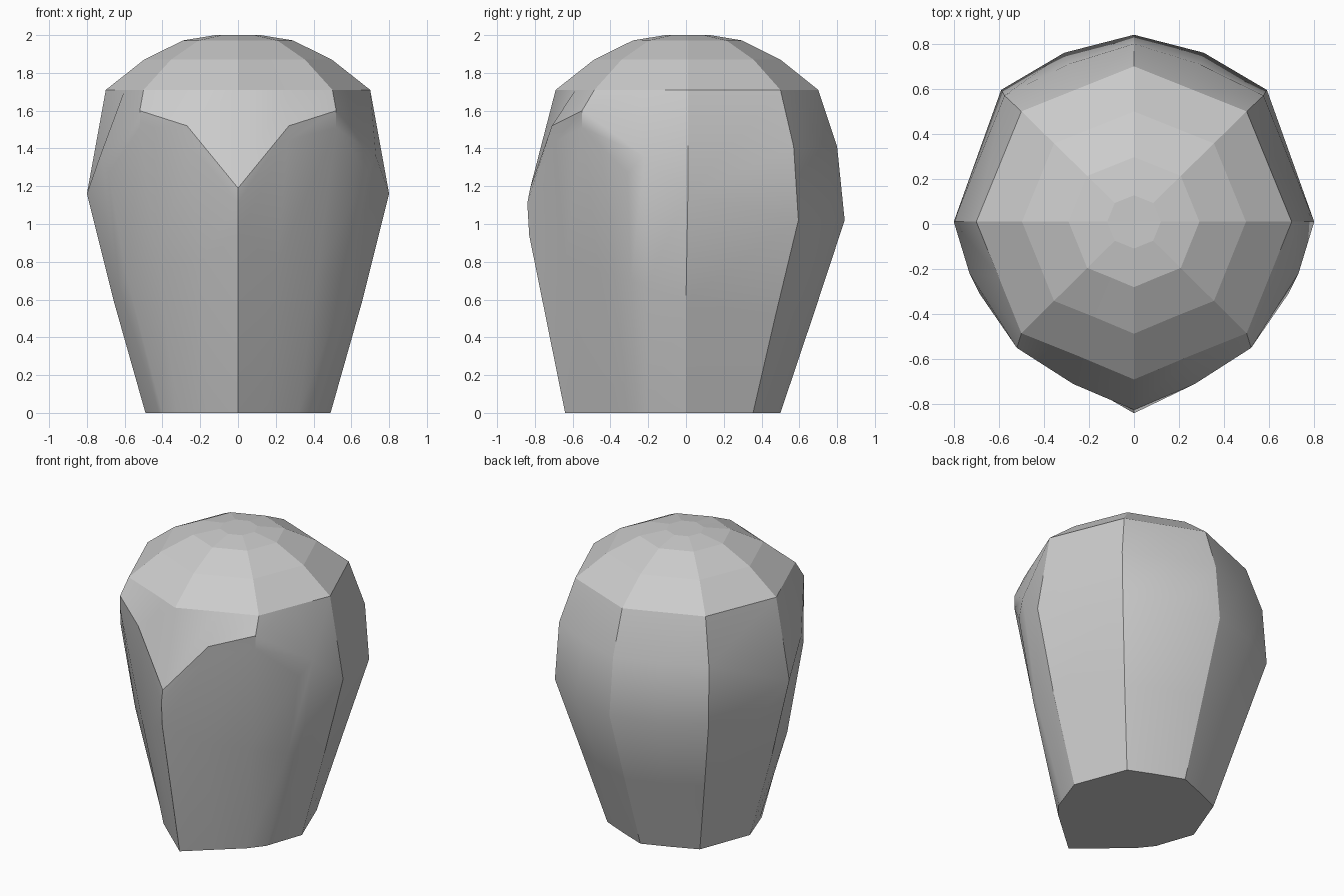
import bpy, bmesh, math

if "Cube" in bpy.data.objects:
    bpy.data.objects.remove(bpy.data.objects["Cube"])

# Half-head columns running front to back: base, mid, under hairline, hairline, crown edge
COLUMNS = [
    [(0, -.64, 0), (0, -.83, .94), (0, -.84, 1.11), (0, -.825, 1.19), (0, -.69, 1.71)],
    [(.16, -.50, 0), (.21, -.64, .8), (.26, -.69, 1.44), (.27, -.71, 1.52), (.25, -.585, 1.71)],
    [(.32, -.36, 0), (.42, -.46, .75), (.52, -.55, 1.51), (.52, -.55, 1.60), (.50, -.485, 1.71)],
    [(.40, -.26, 0), (.585, -.29, .70), (.685, -.31, 1.27), (.73, -.22, 1.36), (.60, -.237, 1.71)],
    [(.42, -.20, 0), (.63, -.21, .67), (.73, -.22, 1.36), (.73, -.22, 1.36), (.60, -.237, 1.71)],
    [(.49, 0, 0), (.66, 0, .60), (.80, .01, 1.16), (.80, .01, 1.16), (.70, .01, 1.71)],
    [(.355, .355, 0), (.475, .475, .52), (.59, .595, 1.02), (.575, .57, 1.41), (.50, .50, 1.71)],
    [(.18, .43, 0), (.25, .60, .52), (.31, .76, 1.02), (.29, .71, 1.41), (.25, .60, 1.71)],
    [(0, .50, 0), (0, .675, .52), (0, .84, 1.02), (0, .80, 1.41), (0, .70, 1.71)],
]
# Crown rings: scale of the crown edge and height
CROWN = [(.71, 1.87), (.415, 1.972), (.17, 2.0)]


def mirrored(ring):
    return ring + [(-x, y, z) for x, y, z in ring[-2:0:-1]]


rings = [mirrored([c[i] for c in COLUMNS]) for i in range(5)]
rings += [[(x * s, .01 + (y - .01) * s, z) for x, y, _ in rings[4]] for s, z in CROWN]

# Skin the rings into a closed head
bm = bmesh.new()
loops = [[bm.verts.new(p) for p in ring] for ring in rings]
n = len(loops[0])
for a, b in zip(loops, loops[1:]):
    for i in range(n):
        j = (i + 1) % n
        bm.faces.new((a[i], a[j], b[j], b[i]))
bm.faces.new(loops[0][::-1])
bm.faces.new(loops[-1])
bmesh.ops.remove_doubles(bm, verts=bm.verts, dist=.0005)
bmesh.ops.recalc_face_normals(bm, faces=bm.faces)
mesh = bpy.data.meshes.new("head")
bm.to_mesh(mesh)
bm.free()
head = bpy.data.objects.new("head", mesh)
bpy.context.collection.objects.link(head)

# Soft sides, faceted crown
bpy.context.view_layer.objects.active = head
head.select_set(True)
bpy.ops.object.shade_smooth_by_angle(angle=math.radians(28))
for face in mesh.polygons:
    if face.center.z > 1.72:
        face.use_smooth = False
